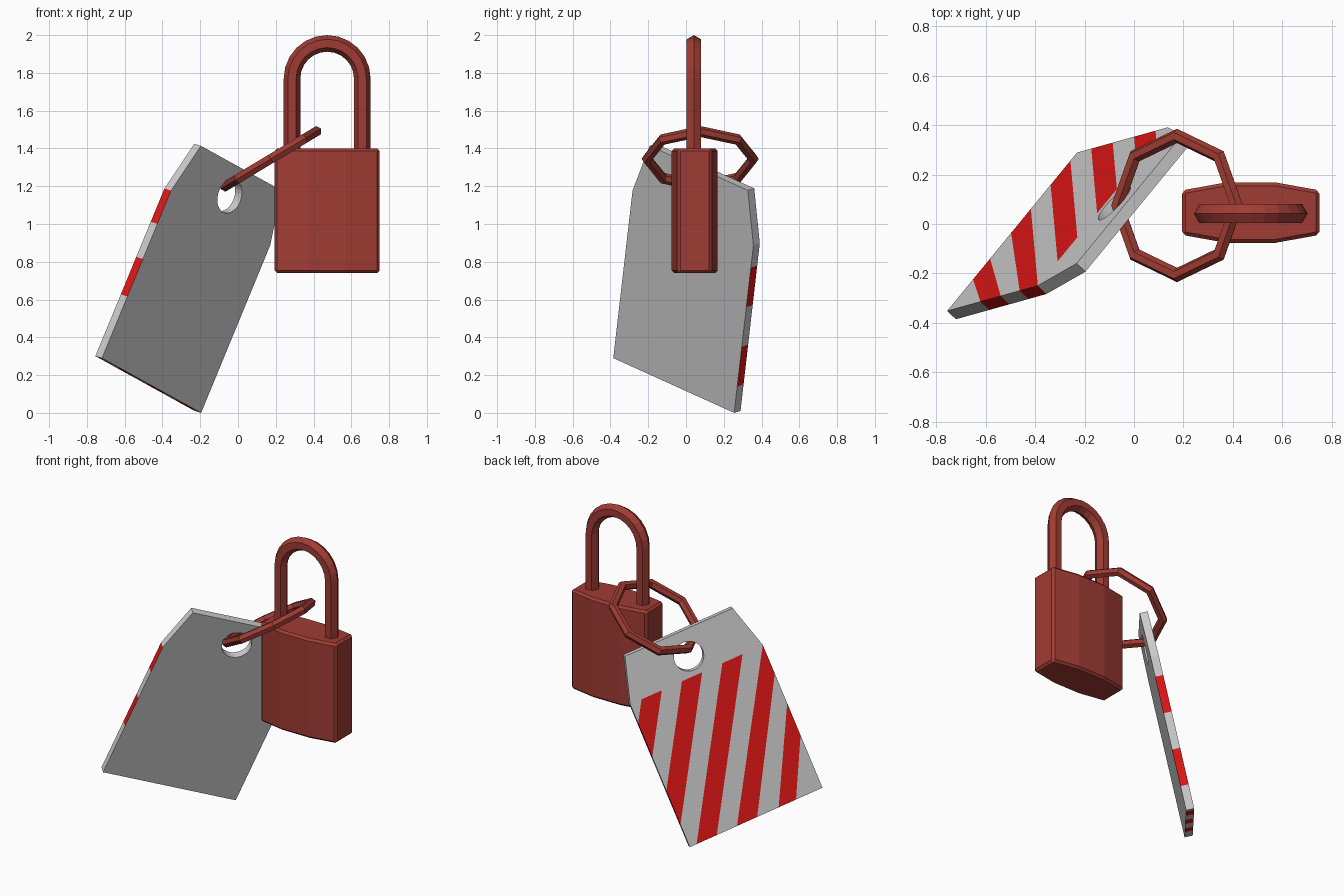
import bpy, bmesh
from math import sin, cos, pi, radians
from mathutils import Vector, Matrix

if "Cube" in bpy.data.objects:
    bpy.data.objects.remove(bpy.data.objects["Cube"])


def material(name, rgb):
    m = bpy.data.materials.new(name)
    m.diffuse_color = (*rgb, 1)
    m.use_nodes = True
    m.node_tree.nodes["Principled BSDF"].inputs["Base Color"].default_value = m.diffuse_color
    return m


def to_object(bm, name, *mats):
    bmesh.ops.recalc_face_normals(bm, faces=bm.faces)
    me = bpy.data.meshes.new(name)
    bm.to_mesh(me)
    bm.free()
    for m in mats:
        me.materials.append(m)
    ob = bpy.data.objects.new(name, me)
    bpy.context.collection.objects.link(ob)
    return ob


def prism(bm, outline, z0, z1):
    face = bm.faces.new([bm.verts.new((x, y, z0)) for x, y in outline])
    ext = bmesh.ops.extrude_face_region(bm, geom=[face])['geom']
    bmesh.ops.translate(bm, vec=(0, 0, z1 - z0),
                        verts=[v for v in ext if isinstance(v, bmesh.types.BMVert)])


def sweep(name, path, axis, radius, closed, mat):
    """Hexagonal bar along a planar path of (point, outward direction)."""
    bm = bmesh.new()
    rings = [[bm.verts.new(p + radius * (cos(k * pi / 3) * out + sin(k * pi / 3) * axis))
              for k in range(6)] for p, out in path]
    pairs = list(zip(rings, rings[1:])) + ([(rings[-1], rings[0])] if closed else [])
    for a, b in pairs:
        for k in range(6):
            j = (k + 1) % 6
            bm.faces.new((a[k], a[j], b[j], b[k]))
    if not closed:
        bm.faces.new(rings[0])
        bm.faces.new(rings[-1])
    return to_object(bm, name, mat)


lock_red = material("lock_red", (0.35, 0.045, 0.033))
stripe_red = material("stripe_red", (0.74, 0.008, 0.008))
tag_grey = material("tag_grey", (0.8, 0.8, 0.8))
CX, CY = 0.472, 0.046

# Lock body: shallow bowed profile with chamfered edges
bm = bmesh.new()
half = [(0.278, -0.09), (0.278, 0.09), (0.10, 0.122)]
outline = half + [(-0.10, 0.122)]
outline += [(-x, -y) for x, y in half] + [(0.10, -0.122)]
prism(bm, [(CX + x, CY + y) for x, y in outline], 0.74, 1.40)
body = to_object(bm, "lock_body", lock_red)
bev = body.modifiers.new("chamfer", 'BEVEL')
bev.width, bev.segments, bev.limit_method = 0.014, 1, 'ANGLE'
bev.angle_limit = radians(30)

# Shackle: two legs joined by a half circle
R, ZA, N = 0.186, 1.77, 12
path = [(Vector((CX + R, CY - 0.004, 1.36)), Vector((1, 0, 0)))]
for i in range(N + 1):
    d = Vector((cos(pi * i / N), 0, sin(pi * i / N)))
    path.append((Vector((CX, CY - 0.004, ZA)) + R * d, d))
path.append((Vector((CX - R, CY - 0.004, 1.36)), Vector((-1, 0, 0))))
sweep("shackle", path, Vector((0, 1, 0)), 0.044, False, lock_red)

# Tilted eight-sided ring linking tag and shackle
t = radians(31)
u, v = Vector((cos(t), 0, sin(t))), Vector((0, 1, 0))
path = []
for i in range(8):
    d = cos(i * pi / 4) * u + sin(i * pi / 4) * v
    path.append((Vector((0.174, 0.075, 1.345)) + 0.281 * d, d))
sweep("link_ring", path, u.cross(v), 0.029, True, lock_red)

# Tag: plate with clipped top corners, in its own flat coordinates
W, SH, TOP, CUT, TH = 0.877, 0.965, 1.252, 0.082, 0.05
bm = bmesh.new()
prism(bm, [(0, 0), (W, 0), (W, SH), (W - CUT, TOP), (CUT, TOP), (0, SH)], -TH, 0)


def split(co, no, below=None):
    faces = [f for f in bm.faces if below is None or f.calc_center_median().y < below]
    edges = {e for f in faces for e in f.edges}
    verts = {p for f in faces for p in f.verts}
    bmesh.ops.bisect_plane(bm, geom=list(verts) + list(edges) + faces, dist=1e-4,
                           plane_co=co, plane_no=no)


# Diagonal stripe borders: start on the bottom edge and slope
split((0, SH, 0), (0, 1, 0))
borders = [(0.175, 2.03), (0.29, 1.97), (0.432, 1.79)]
borders += [(0.165 + 0.1335 * i, 1.71) for i in range(3, 10)]
for x, k in borders:
    split((x, 0, 0), (k, 1, 0), SH)
bmesh.ops.recalc_face_normals(bm, faces=bm.faces)
for f in bm.faces:
    c = f.calc_center_median()
    passed = sum(c.x + c.y / k > x for x, k in borders)
    if c.y < SH and f.normal.z < 0.5 and passed % 2:
        f.material_index = 1
tag = to_object(bm, "tag_plate", tag_grey, stripe_red)

# Round hole through the tag
bm = bmesh.new()
bmesh.ops.create_cone(bm, cap_ends=True, segments=28, radius1=0.092, radius2=0.092, depth=0.4,
                      matrix=Matrix.Translation((W / 2, 1.09, 0)))
cutter = to_object(bm, "hole_cutter")
cutter.hide_render = True
mod = tag.modifiers.new("hole", 'BOOLEAN')
mod.operation, mod.solver, mod.object = 'DIFFERENCE', 'EXACT', cutter
bpy.context.view_layer.objects.active = tag
bpy.ops.object.modifier_apply(modifier=mod.name)
bpy.data.objects.remove(cutter)

# Lean the tag into place, hanging from the ring
e1 = Vector((0.525, 0.64, -0.29)).normalized()
e2 = Vector((0.36, 0.095, 0.89))
e2 = (e2 - e2.dot(e1) * e1).normalized()
place = Matrix((e1, e2, e1.cross(e2))).transposed().to_4x4()
place.translation = (-0.72, -0.385, 0.29)
tag.matrix_world = place
